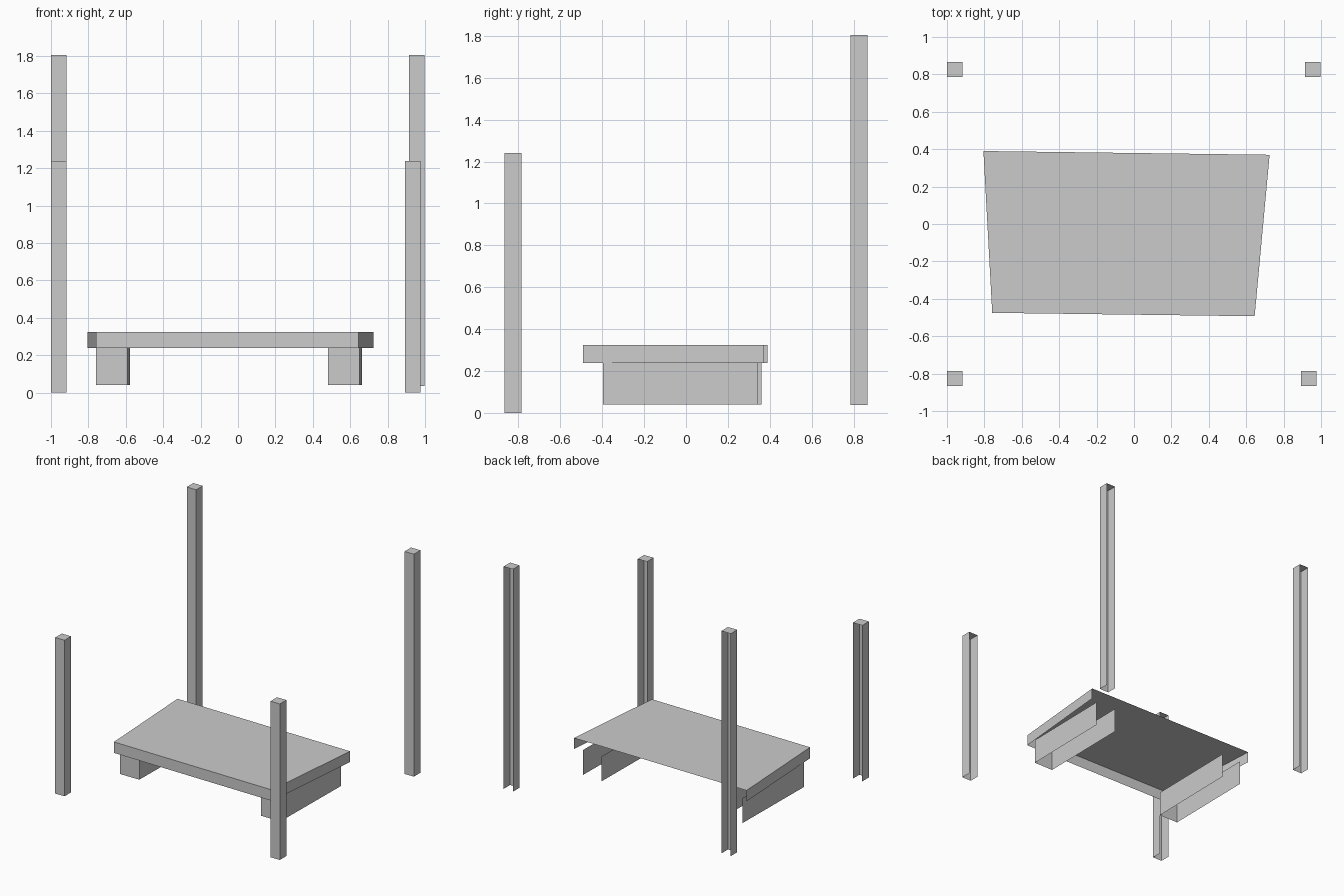
import bpy, bmesh

if "Cube" in bpy.data.objects:
    bpy.data.objects.remove(bpy.data.objects["Cube"])


def open_box(name, corners, z0, z1, top=True):
    """Shell from a footprint (back left, front left, front right, back right):
    left, front and right walls plus an optional top; back and bottom stay open."""
    bm = bmesh.new()
    low = [bm.verts.new((x, y, z0)) for x, y in corners]
    high = [bm.verts.new((x, y, z1)) for x, y in corners]
    for i in range(3):
        bm.faces.new((low[i], low[i + 1], high[i + 1], high[i]))
    if top:
        bm.faces.new(high)
    mesh = bpy.data.meshes.new(name)
    bm.to_mesh(mesh)
    bm.free()
    obj = bpy.data.objects.new(name, mesh)
    bpy.context.collection.objects.link(obj)
    return obj


def rect(x0, x1, y0, y1):
    return [(x0, y1), (x0, y0), (x1, y0), (x1, y1)]


# Corner posts: short pair in front, tall pair behind
W = 0.082
for name, x, y, z0, z1 in (
    ("front_left_post", -1.0, -0.867, 0.0, 1.24),
    ("front_right_post", 0.893, -0.867, 0.0, 1.24),
    ("back_left_post", -1.0, 0.785, 0.037, 1.805),
    ("back_right_post", 0.915, 0.785, 0.037, 1.805),
):
    open_box(name, rect(x, x + W, y, y + W), z0, z1)

# Tapered platform slab
open_box("platform", [(-0.805, 0.39), (-0.758, -0.475), (0.645, -0.493), (0.725, 0.37)],
         0.238, 0.325)

# Two slightly skewed runners below the platform
for name, x, back in (("left_runner", -0.76, 0.36), ("right_runner", 0.48, 0.345)):
    open_box(name, [(x + 0.01, 0.36), (x, -0.397), (x + 0.17, -0.397), (x + 0.182, back)],
             0.04, 0.238, top=False)
